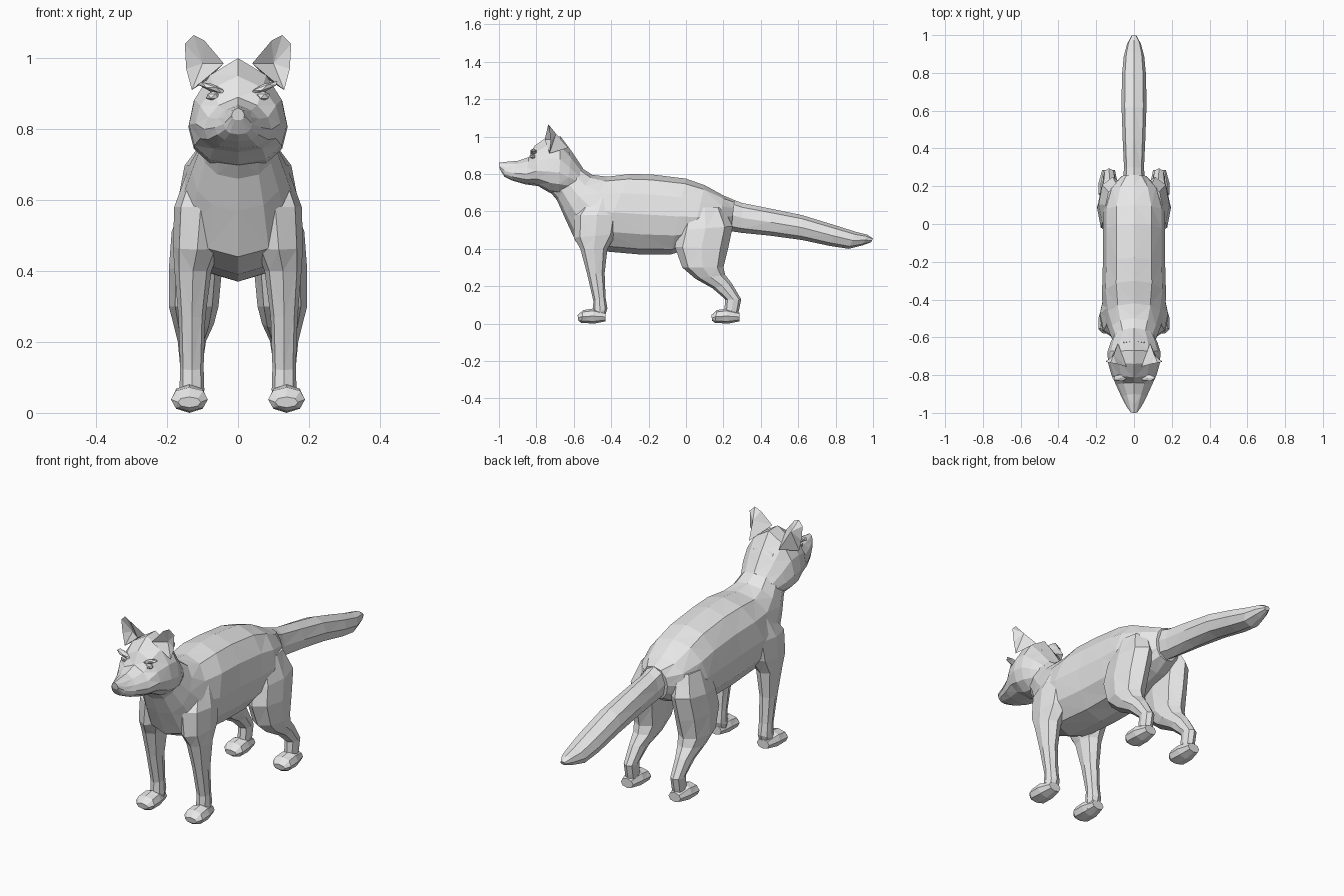
import bpy, bmesh
from math import sin, cos, pi
from mathutils import Matrix, Vector

cube = bpy.data.objects.get("Cube")
if cube:
    bpy.data.objects.remove(cube, do_unlink=True)

# Single plain grey for the whole animal
GREY = (0.8, 0.8, 0.8, 1.0)
grey = bpy.data.materials.new("plain_grey")
grey.use_nodes = True
grey.diffuse_color = GREY
grey.node_tree.nodes["Principled BSDF"].inputs["Base Color"].default_value = GREY


def finish(name, bm):
    """Turn a bmesh into a flat-shaded, triangulated object."""
    bmesh.ops.recalc_face_normals(bm, faces=bm.faces[:])
    bmesh.ops.triangulate(bm, faces=bm.faces[:], quad_method='SHORT_EDGE')
    mesh = bpy.data.meshes.new(name)
    bm.to_mesh(mesh)
    bm.free()
    mesh.materials.append(grey)
    obj = bpy.data.objects.new(name, mesh)
    bpy.context.collection.objects.link(obj)
    return obj


def loft(name, rings, sides=8, side=1, shift=0.0, bias=1.0, fullness=0.85):
    """Skin oval rings; each ring is (y, z, y, z of its two ends, centre x, half width)."""
    bm = bmesh.new()
    loops = []
    for ya, za, yb, zb, cx, width in rings:
        start, end = Vector((0, ya + shift, za)), Vector((0, yb + shift, zb))
        loop = []
        for i in range(sides):
            angle = 2 * pi * i / sides
            s = sin(angle)
            along = max(0.0, (1 - cos(angle)) / 2) ** bias
            point = start.lerp(end, along)
            point.x = side * cx + width * abs(s) ** fullness * (1 if s > 0 else -1)
            loop.append(bm.verts.new(point))
        loops.append(loop)
    for a, b in zip(loops, loops[1:]):
        for i in range(sides):
            j = (i + 1) % sides
            bm.faces.new((a[i], a[j], b[j], b[i]))
    bm.faces.new(loops[0])
    bm.faces.new(loops[-1])
    return finish(name, bm)


def pebble(name, centre, size, tilt=0.0):
    """Small faceted ellipsoid for facial details."""
    bm = bmesh.new()
    matrix = (Matrix.Translation(centre) @ Matrix.Rotation(tilt, 4, 'Y')
              @ Matrix.Diagonal((*size, 1)))
    bmesh.ops.create_icosphere(bm, subdivisions=1, radius=1, matrix=matrix)
    return finish(name, bm)


def ear(name, side):
    """Cupped ear: a rim joined to a hollow in front and a root behind."""
    rim = [(.04, -.755, .985), (.095, -.74, 1.05), (.125, -.735, 1.065),
           (.15, -.73, 1.04), (.146, -.725, .97), (.13, -.73, .91)]
    bm = bmesh.new()
    edge = [bm.verts.new((side * x, y, z)) for x, y, z in rim]
    hollow = bm.verts.new((side * .1, -.71, .985))
    root = bm.verts.new((side * .085, -.63, .94))
    ridge = bm.verts.new((side * .108, -.695, 1.015))
    for a, b in zip(edge, edge[1:]):
        bm.faces.new((a, b, hollow))
        bm.faces.new((b, a, ridge))
    bm.faces.new((edge[0], ridge, root))
    bm.faces.new((ridge, edge[-1], root))
    bm.faces.new((edge[-1], edge[0], root))
    bm.faces.new((edge[-1], edge[0], hollow))
    return finish(name, bm)


# Torso, from the neck to the rump
loft("body", [
    (-.62, .93, -.74, .72, 0, .10),
    (-.57, .84, -.69, .66, 0, .105),
    (-.5, .795, -.65, .57, 0, .13),
    (-.42, .785, -.59, .44, 0, .155),
    (-.3, .80, -.48, .39, 0, .17),
    (-.18, .797, -.25, .37, 0, .165),
    (0, .775, -.08, .37, 0, .165),
    (.1, .74, .02, .4, 0, .165),
    (.2, .685, .17, .45, 0, .13),
    (.26, .66, .24, .49, 0, .07),
], sides=12)

# Head, from the nose to the nape, widest at the cheeks
loft("head", [
    (-1, .86, -.995, .825, 0, .018),
    (-.96, .865, -.97, .785, 0, .04),
    (-.9, .87, -.93, .765, 0, .065),
    (-.84, .89, -.86, .745, 0, .095),
    (-.81, .95, -.79, .735, 0, .12),
    (-.74, 1, -.73, .7, 0, .138),
    (-.67, 1, -.68, .69, 0, .14),
    (-.61, .92, -.64, .7, 0, .125),
    (-.55, .83, -.6, .72, 0, .1),
], sides=12, bias=.68, fullness=.8)

# Tail
loft("tail", [
    (.18, .69, .2, .5, 0, .06),
    (.3, .645, .3, .485, 0, .053),
    (.45, .615, .45, .47, 0, .06),
    (.62, .58, .62, .447, 0, .066),
    (.8, .525, .77, .415, 0, .064),
    (.91, .49, .87, .4, 0, .054),
    (.97, .475, .94, .417, 0, .036),
    (1, .455, .99, .435, 0, .014),
])

front_leg = [
    (-.52, .68, -.36, .7, .09, .05),
    (-.6, .58, -.35, .58, .105, .075),
    (-.6, .46, -.37, .48, .115, .068),
    (-.565, .4, -.42, .4, .127, .052),
    (-.53, .27, -.435, .27, .13, .038),
    (-.495, .12, -.43, .14, .13, .033),
    (-.5, .05, -.42, .08, .13, .035),
    (-.49, .02, -.44, .02, .13, .03),
]
hind_leg = [
    (0, .62, .2, .62, .09, .06),
    (-.04, .5, .25, .52, .112, .075),
    (-.06, .41, .225, .4, .12, .075),
    (-.02, .3, .2, .3, .125, .07),
    (.05, .24, .21, .26, .125, .057),
    (.14, .19, .245, .215, .13, .04),
    (.21, .13, .295, .13, .132, .031),
    (.205, .07, .285, .08, .132, .03),
    (.21, .02, .27, .02, .132, .03),
]
paw = [
    (-.58, .045, -.575, .015, .137, .032),
    (-.55, .072, -.56, .004, .137, .052),
    (-.5, .08, -.49, 0, .137, .05),
    (-.43, .06, -.43, .012, .135, .034),
]
HIND_SHIFT = .715  # distance from front paw to hind paw

# Paired parts
for label, side in (("left", 1), ("right", -1)):
    loft(label + "_front_leg", front_leg, side=side)
    loft(label + "_hind_leg", hind_leg, side=side)
    loft(label + "_front_paw", paw, side=side)
    loft(label + "_hind_paw", paw, side=side, shift=HIND_SHIFT)
    ear(label + "_ear", side)
    pebble(label + "_eye", (side * .07, -.817, .893), (.022, .016, .014))
    pebble(label + "_brow", (side * .075, -.815, .917), (.045, .02, .011), -side * .35)
